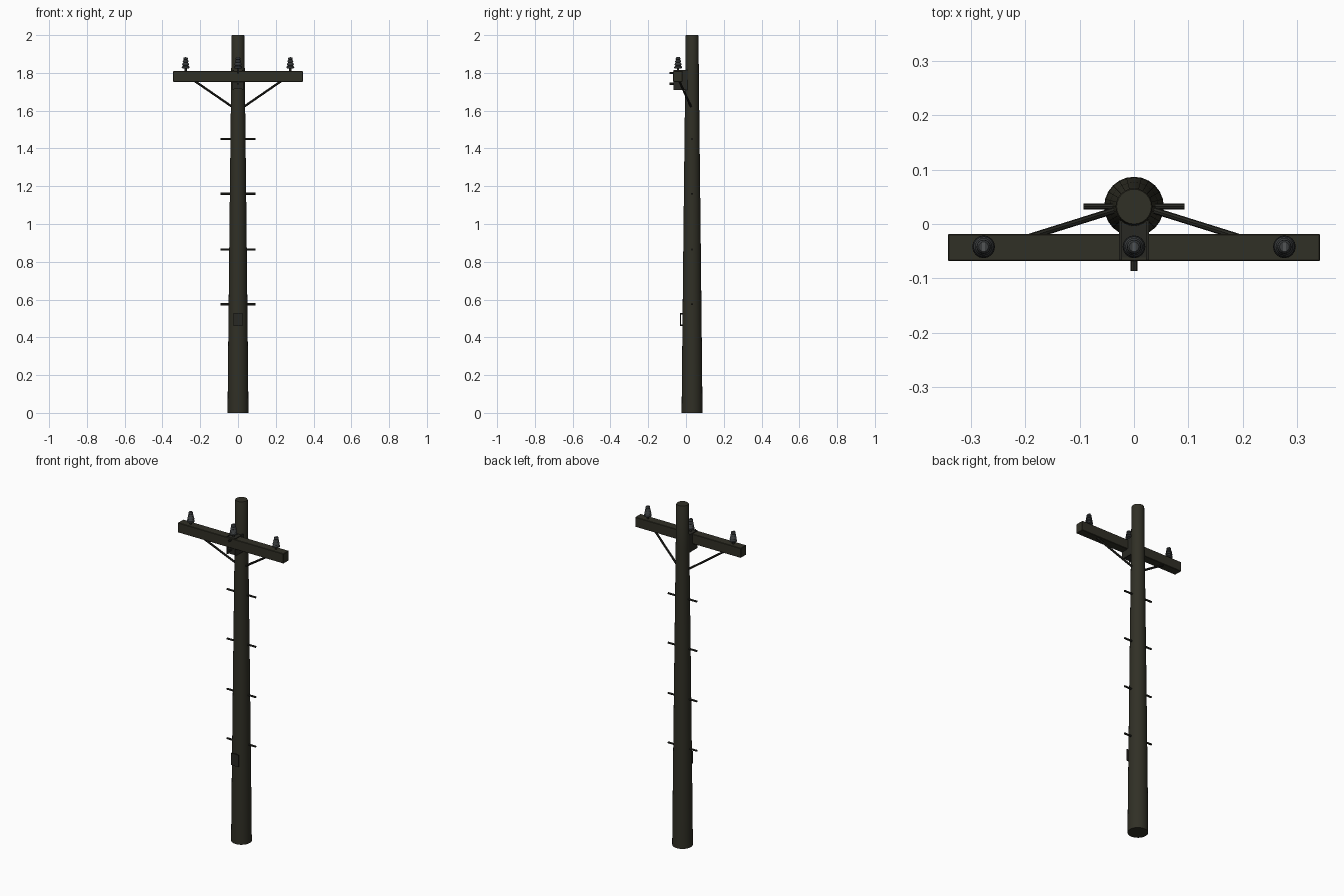
import bpy, bmesh, math
from mathutils import Vector

if "Cube" in bpy.data.objects:
    bpy.data.objects.remove(bpy.data.objects["Cube"])


def mat(name, c):
    m = bpy.data.materials.new(name)
    m.diffuse_color = (*c, 1)
    m.use_nodes = True
    m.node_tree.nodes["Principled BSDF"].inputs["Base Color"].default_value = m.diffuse_color
    return m


WOOD = mat("dark weathered wood", (0.030, 0.029, 0.019))
STEEL = mat("dark steel", (0.022, 0.022, 0.017))
GLAZE = mat("grey ceramic", (0.040, 0.044, 0.046))
CAP = mat("pale ceramic", (0.085, 0.090, 0.092))
PY = 0.032  # pole axis


def finish(name, bm, m, smooth=False):
    bmesh.ops.recalc_face_normals(bm, faces=bm.faces)
    me = bpy.data.meshes.new(name)
    bm.to_mesh(me)
    bm.free()
    me.materials.append(m)
    ob = bpy.data.objects.new(name, me)
    bpy.context.collection.objects.link(ob)
    if smooth:
        bpy.ops.object.select_all(action='DESELECT')
        ob.select_set(True)
        bpy.context.view_layer.objects.active = ob
        bpy.ops.object.shade_smooth_by_angle(angle=math.radians(40))
    return ob


def box(name, lo, hi, m, bevel=0):
    bm = bmesh.new()
    bmesh.ops.create_cube(bm, size=1)
    for v in bm.verts:
        v.co = [l + (h - l) * (c + 0.5) for l, h, c in zip(lo, hi, v.co)]
    if bevel:
        bmesh.ops.bevel(bm, geom=bm.edges[:], offset=bevel, segments=1, affect='EDGES')
    return finish(name, bm, m)


def rod(name, a, b, r, m, sides=10):
    a, b = Vector(a), Vector(b)
    bm = bmesh.new()
    bmesh.ops.create_cone(bm, cap_ends=True, segments=sides, radius1=r, radius2=r,
                          depth=(b - a).length)
    q = (b - a).to_track_quat('Z', 'Y')
    for v in bm.verts:
        v.co = q @ v.co + (a + b) / 2
    return finish(name, bm, m, True)


def lathe(name, profile, x, y, m, sides=24):
    bm = bmesh.new()
    rings = [[bm.verts.new((x + r * math.cos(2 * math.pi * i / sides),
                            y + r * math.sin(2 * math.pi * i / sides), z))
              for i in range(sides)] for r, z in profile]
    for p, q in zip(rings, rings[1:]):
        for i in range(sides):
            j = (i + 1) % sides
            bm.faces.new((p[i], p[j], q[j], q[i]))
    bm.faces.new(rings[0])
    bm.faces.new(rings[-1])
    return finish(name, bm, m, True)


# Tapered pole
lathe("pole", [(0.055, 0), (0.055, 0.03), (0.0535, 0.2), (0.045, 1.0),
               (0.0365, 1.75), (0.034, 1.995), (0.032, 2.0)], 0, PY, WOOD)

# Crossarm, its mounting bracket and through bolts
box("crossarm", (-0.343, -0.068, 1.753), (0.343, -0.018, 1.81), WOOD, 0.002)
box("mounting_block", (-0.022, -0.062, 1.715), (0.022, 0.012, 1.811), STEEL)
for s, side in ((-1, "left"), (1, "right")):
    xs = sorted((s * 0.022, s * 0.028))
    box("bracket_cheek_" + side, (xs[0], -0.066, 1.71), (xs[1], 0.022, 1.814), STEEL)
for z in (1.80, 1.742):
    rod("bolt", (0, -0.087, z), (0, 0.0, z), 0.006, STEEL, 8)

# Diagonal braces
for s, side in ((-1, "left"), (1, "right")):
    rod("brace_" + side, (s * 0.228, -0.035, 1.756), (s * 0.030, 0.027, 1.62),
        0.006, STEEL, 8)

# Climbing pegs
for z in (0.575, 0.865, 1.16, 1.45):
    rod("climbing_peg", (-0.093, PY, z), (0.093, PY, z), 0.0055, STEEL, 8)

# Ribbed insulators on pins
ribs = [(0.012, 1.822), (0.021, 1.826), (0.020, 1.833), (0.013, 1.839),
        (0.019, 1.842), (0.017, 1.850), (0.011, 1.855), (0.016, 1.858),
        (0.014, 1.865), (0.010, 1.869), (0.013, 1.873), (0.012, 1.879), (0.009, 1.882)]
for x in (-0.277, 0, 0.277):
    rod("insulator_pin", (x, -0.042, 1.80), (x, -0.042, 1.83), 0.006, STEEL)
    lathe("insulator", ribs, x, -0.042, GLAZE, 16)
    box("insulator_saddle", (x - 0.003, -0.051, 1.879), (x + 0.003, -0.033, 1.8835), CAP)

# Small tag plate on the pole front
box("tag_plate", (-0.025, -0.031, 0.46), (0.025, -0.0265, 0.53), STEEL)
for z in (0.464, 0.526):
    rod("tag_screw", (0, -0.029, z), (0, -0.010, z), 0.004, STEEL, 8)
